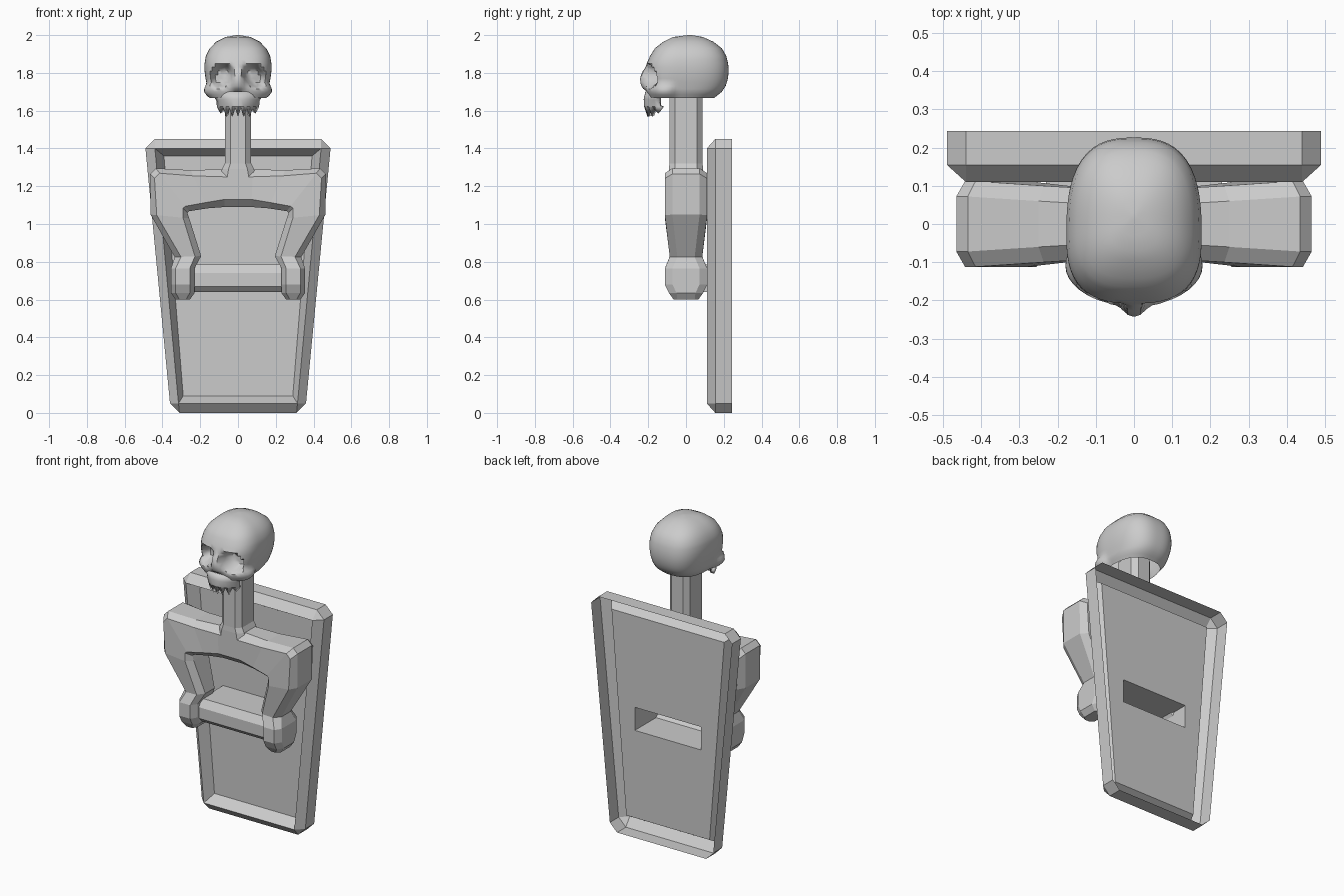
import bpy, bmesh, math
from mathutils import Vector

if "Cube" in bpy.data.objects:
    bpy.data.objects.remove(bpy.data.objects["Cube"])


def loft(name, rings, cap_start=False, cap_end=False, smooth=None, closed=True):
    """Skin a list of equal-length point rings."""
    bm = bmesh.new()
    vs = [[bm.verts.new(p) for p in r] for r in rings]
    n = len(rings[0])
    for a, b in zip(vs, vs[1:]):
        for i in range(n if closed else n - 1):
            j = (i + 1) % n
            bm.faces.new((a[i], a[j], b[j], b[i]))
    if cap_start:
        bm.faces.new(vs[0][::-1])
    if cap_end:
        bm.faces.new(vs[-1])
    bmesh.ops.remove_doubles(bm, verts=bm.verts, dist=1e-5)
    bmesh.ops.recalc_face_normals(bm, faces=bm.faces)
    me = bpy.data.meshes.new(name)
    bm.to_mesh(me)
    bm.free()
    ob = bpy.data.objects.new(name, me)
    bpy.context.collection.objects.link(ob)
    if smooth:
        bpy.ops.object.select_all(action='DESELECT')
        ob.select_set(True)
        bpy.context.view_layer.objects.active = ob
        bpy.ops.object.shade_smooth_by_angle(angle=math.radians(smooth))
    return ob


# Back plate: open-backed shell with raised rim, the hollow crossbar pushed out of it
def plate_loop(xb, xt, zb, zt, c, y):
    right = [(xb - c, zb), (xb, zb + c), (xt, zt - c), (xt - c, zt)]
    return [(x, y, z) for x, z in right + [(-x, z) for x, z in right[::-1]]]


loft("back_plate", [plate_loop(*a) for a in (
    (.36, .49, 0, 1.45, .05, .243),
    (.36, .49, 0, 1.45, .05, .155),
    (.315, .44, .05, 1.40, 0, .11),
    (.29, .392, .09, 1.36, 0, .18),
    (.23, .23, .64, .785, 0, .18),
    (.23, .23, .64, .785, 0, -.03),
    (.23, .23, .67, .74, 0, -.06))], cap_end=True)


# Yoke: chamfered section swept across the shoulder and down the arm, mirrored
def section(ox, oz, ix, iz, h, c=.033, cy=.04):
    o, i = Vector((ox, 0, oz)), Vector((ix, 0, iz))
    d = (i - o).normalized() * c
    fy, sy = Vector((0, h, 0)), Vector((0, h - cy, 0))
    return [o - sy, o + d - fy, i - d - fy, i - sy, i + sy, i - d + fy, o + d + fy, o + sy]


yoke = loft("yoke", [section(*s) for s in (
    (0, 1.29, 0, 1.09, .09, .04),
    (.08, 1.29, .07, 1.09, .09, .04),
    (.25, 1.285, .16, 1.083, .10),
    (.435, 1.295, .258, 1.068, .112),
    (.465, 1.265, .268, 1.06, .112),
    (.463, 1.05, .258, 1.03, .112),
    (.335, .825, .195, .83, .086),
    (.355, .765, .23, .765, .112, .025),
    (.355, .68, .23, .68, .112, .025),
    (.355, .635, .23, .635, .09, .025),
    (.33, .60, .255, .60, .066, .02, .02))], cap_end=True)
yoke.modifiers.new("mirror", 'MIRROR')

# Neck post: long octagon, flared at the shoulders
def octagon(z, x, y, cx, cy):
    q = [(x, y - cy), (x - cx, y)]
    half = q + [(-a, b) for a, b in q[::-1]]
    return [(a, b, z) for a, b in half + [(-a, -b) for a, b in half]]


loft("neck", [octagon(1.23, .10, .09, .04, .03), octagon(1.29, .085, .09, .035, .03),
              octagon(1.32, .07, .088, .03, .03), octagon(1.72, .07, .088, .03, .03)],
     cap_end=True)

# Skull: horizontal sections (z, front y, back y, half width), open underneath
table = [(2.0, .01, .03, .01), (1.99, -.07, .09, .065), (1.965, -.12, .145, .115),
         (1.93, -.165, .19, .15), (1.89, -.19, .213, .17), (1.85, -.208, .223, .177),
         (1.81, -.212, .226, .177), (1.77, -.215, .222, .172), (1.73, -.215, .21, .163),
         (1.70, -.21, .19, .155), (1.668, -.195, .15, .135)]
SEG = 64


def bump(d):
    return max(0.0, 1 - d * d) ** 1.0


def skull_ring(z, yf, yb, hw):
    mid = yf + (yb - yf) * .42
    ring = []
    for k in range(SEG):
        t = 2 * math.pi * k / SEG
        c, s = math.cos(t), math.sin(t)
        n = 2.7
        r = (abs(c) ** n + abs(s) ** n) ** (-1 / n)
        x = hw * r * c
        y = mid + r * s * ((yb - mid) if s > 0 else (mid - yf))
        if s < 0:
            # cheekbones, eye sockets, nose ridge
            x += math.copysign(.032, c) * bump((z - 1.695) / .05) * bump((y + .13) / .08)
            eye = math.hypot((abs(x) - .085) / .062, (z - 1.785 + (abs(x) - .085) * .25) / .062)
            if y < -.1:
                y += .085 * min(1, 1.6 * bump(eye))
                y -= .028 * bump(x / .04) * bump((z - 1.765) / .07)
                y += .03 * bump(x / .035) * bump((z - 1.685) / .025)
        ring.append((x, y, z))
    return ring


rows = []
for a, b in zip(table, table[1:]):
    rows += [[p + (q - p) * f for p, q in zip(a, b)] for f in (0, .5)]
rows.append(table[-1])
loft("skull", [skull_ring(*r) for r in rows], cap_start=True, smooth=50)

# Upper jaw: curved plate with a pointed tooth edge
STEPS = 14
jaw_rows = [[], [], [], []]
for k in range(STEPS + 1):
    u = k / STEPS * 2 - 1
    depth = .075 * abs(u) ** 2.2
    tip = (1.572 if abs(u) < .75 else 1.59) if k % 2 else 1.618
    for row, w, y, z in zip(jaw_rows, (.14, .108, .103, .10), (-.205, -.214, -.212, -.195),
                            (1.70, 1.66, 1.625, tip)):
        row.append((u * w, y + depth, z))
jaw = loft("upper_jaw", jaw_rows, smooth=40, closed=False)
sol = jaw.modifiers.new("thickness", 'SOLIDIFY')
sol.thickness = .02
sol.offset = 0
